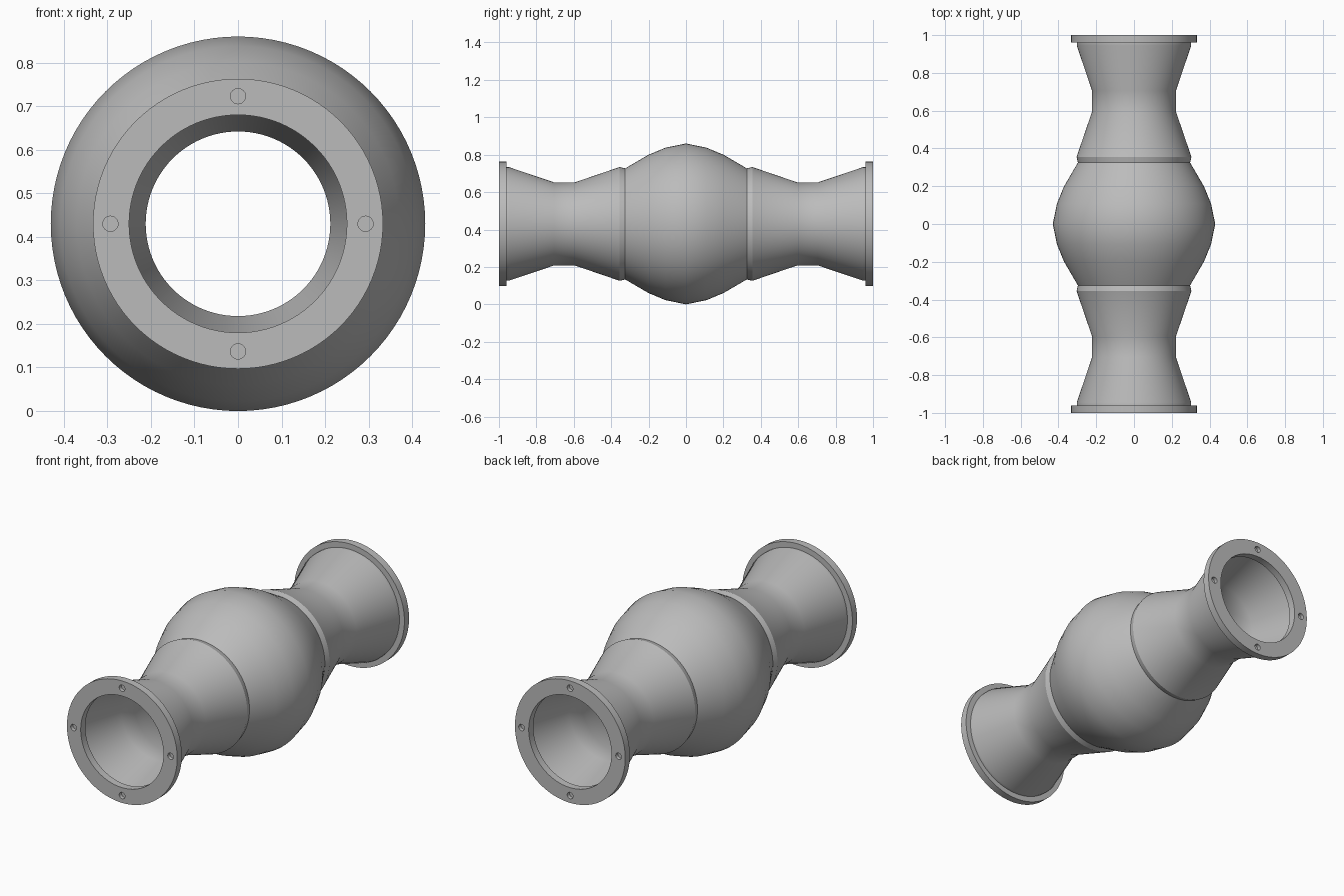
import bpy, bmesh, math
from mathutils import Matrix, Vector

SIDES = 96
AXIS_Z = 0.43
WALL = 0.01

cube = bpy.data.objects.get("Cube")
if cube:
    bpy.data.objects.remove(cube, do_unlink=True)

grey = bpy.data.materials.new("cast_grey")
grey.use_nodes = True
colour = (0.5, 0.5, 0.5, 1)
grey.diffuse_color = colour
grey.node_tree.nodes["Principled BSDF"].inputs["Base Color"].default_value = colour


def finish(name, bm):
    """Turn a bmesh into a grey object."""
    bmesh.ops.recalc_face_normals(bm, faces=bm.faces)
    mesh = bpy.data.meshes.new(name)
    bm.to_mesh(mesh)
    bm.free()
    mesh.materials.append(grey)
    obj = bpy.data.objects.new(name, mesh)
    bpy.context.collection.objects.link(obj)
    return obj


def smooth(obj):
    bpy.ops.object.select_all(action='DESELECT')
    obj.select_set(True)
    bpy.context.view_layer.objects.active = obj
    bpy.ops.object.shade_smooth_by_angle(angle=math.radians(30))


def lathe(name, profile):
    """Revolve a closed (y, radius) profile about the pipe axis."""
    bm = bmesh.new()
    rings = []
    for y, r in profile:
        angles = [2 * math.pi * i / SIDES for i in range(SIDES)]
        rings.append([bm.verts.new((r * math.cos(a), y, AXIS_Z + r * math.sin(a)))
                      for a in angles])
    for k, ring in enumerate(rings):
        nxt = rings[(k + 1) % len(rings)]
        for i in range(SIDES):
            j = (i + 1) % SIDES
            bm.faces.new((ring[i], ring[j], nxt[j], nxt[i]))
    return finish(name, bm)


# Hollow body: bulge, collars, waists and flared ends
half = [(0, 0.43), (0.108, 0.408), (0.2, 0.37), (0.325, 0.297), (0.355, 0.304),
        (0.595, 0.222), (0.705, 0.222), (0.945, 0.303), (0.96, 0.303)]
outer = [(-y, r) for y, r in reversed(half[1:])] + half
inner = [(y, r - WALL) for y, r in reversed(outer)]
smooth(lathe("pipe_body", outer + inner))

# End flanges with four blind bolt holes each
for name, side in (("front_flange", -1), ("back_flange", 1)):
    flange = lathe(name, [(side * 0.96, 0.25), (side * 0.96, 0.333),
                          (side * 1.0, 0.333), (side * 1.0, 0.25)])
    bm = bmesh.new()
    for k in range(4):
        a = k * math.pi / 2
        centre = Vector((0.293 * math.cos(a), side, AXIS_Z + 0.293 * math.sin(a)))
        bmesh.ops.create_cone(bm, cap_ends=True, segments=24, radius1=0.0175,
                              radius2=0.0175, depth=0.04,
                              matrix=Matrix.Translation(centre) @ Matrix.Rotation(math.pi / 2, 4, 'X'))
    cutter = finish("bolt_hole_cutter", bm)
    cutter.hide_render = True
    smooth(flange)
    cut = flange.modifiers.new("bolt_holes", 'BOOLEAN')
    cut.object = cutter
    cut.operation = 'DIFFERENCE'
    cut.solver = 'EXACT'
    bpy.ops.object.modifier_apply(modifier=cut.name)
    bpy.data.objects.remove(cutter, do_unlink=True)
    smooth(flange)
